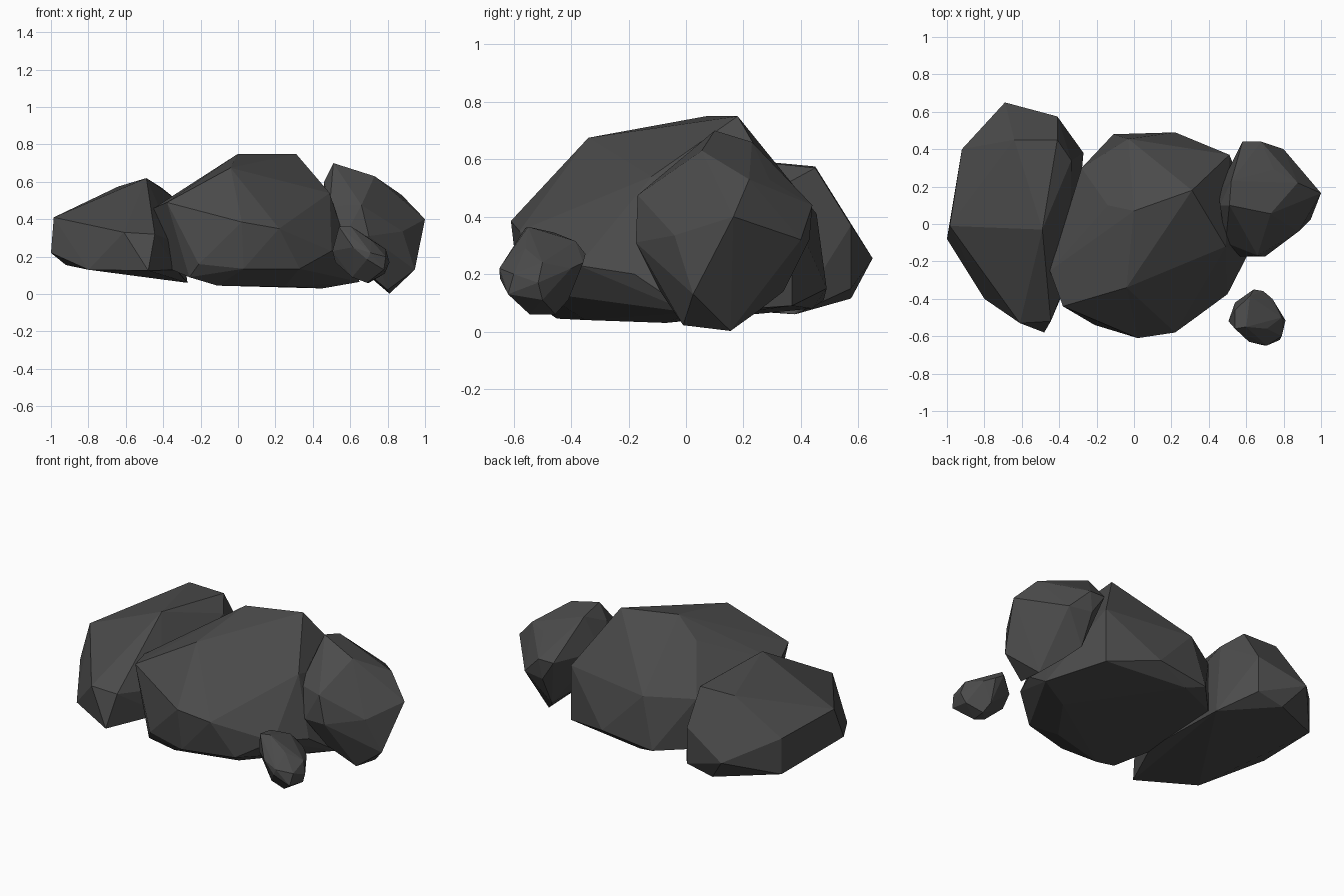
import bpy, bmesh

stone = bpy.data.materials.new("dark grey stone")
stone.diffuse_color = (0.07, 0.07, 0.07, 1)


def rock(name, corners):
    """Faceted boulder: the convex hull of a few corner points."""
    bm = bmesh.new()
    for c in corners:
        bm.verts.new(c)
    hull = bmesh.ops.convex_hull(bm, input=bm.verts)
    loose = {g for g in hull["geom_interior"] + hull["geom_unused"]
             if isinstance(g, bmesh.types.BMVert)}
    bmesh.ops.delete(bm, geom=list(loose), context='VERTS')
    bmesh.ops.recalc_face_normals(bm, faces=bm.faces)
    mesh = bpy.data.meshes.new(name)
    bm.to_mesh(mesh)
    bm.free()
    mesh.materials.append(stone)
    obj = bpy.data.objects.new(name, mesh)
    bpy.context.collection.objects.link(obj)
    return obj


# large central boulder
rock("middle_rock", [
    (0, .07, .75), (.31, .18, .75), (-.04, -.34, .675), (-.14, .10, .64),
    (-.38, -.44, .49), (-.45, -.25, .46), (.02, -.61, .385), (.22, -.58, .35),
    (.49, -.12, .54), (.50, -.375, .23), (.60, -.18, .20), (.51, .37, .42),
    (.22, .49, .15), (-.11, .48, .11), (-.03, .455, .41), (-.28, .30, .40),
    (-.21, -.54, .16), (.03, -.58, .135), (.33, -.50, .135), (-.26, -.48, .09),
    (-.11, -.45, .045), (.25, -.35, .04), (.45, -.07, .03), (.65, .02, .065),
    (.51, .37, .09), (0, .44, .08), (-.28, .30, .10), (-.40, -.20, .15),
])

# long boulder on the left
rock("left_rock", [
    (-.49, -.03, .62), (-.64, .45, .575), (-.41, .45, .57), (-.985, -.01, .41),
    (-1, -.08, .22), (-.80, -.40, .13), (-.61, -.53, .33), (-.445, -.52, .32),
    (-.48, -.58, .125), (-.92, .40, .37), (-.92, .40, .155), (-.69, .65, .255),
    (-.41, .575, .37), (-.41, .575, .15), (-.58, .575, .115), (-.27, .38, .06),
    (-.335, .34, .51), (-.34, -.25, .28), (-.33, -.25, .13),
])

# upright boulder on the right
rock("right_rock", [
    (.51, .10, .70), (.52, .23, .66), (.73, .055, .63), (.875, .22, .53),
    (1, .165, .40), (.945, .025, .13), (.81, .155, .002), (.80, -.01, .022),
    (.57, -.175, .31), (.66, -.168, .475), (.70, -.175, .31),
    (.88, -.04, .335), (.58, .44, .44), (.68, .44, .44), (.80, .40, .32),
    (.66, .43, .32), (.75, .29, .53), (.66, .34, .14), (.73, .25, .07),
    (.66, -.09, .14), (.46, .10, .60), (.45, .18, .45), (.49, -.10, .47),
])

# small stone in front
rock("small_stone", [
    (.54, -.56, .36), (.60, -.55, .365), (.54, -.46, .345), (.62, -.385, .315),
    (.64, -.35, .27), (.69, -.358, .24), (.74, -.40, .22), (.79, -.50, .24),
    (.81, -.515, .17), (.79, -.60, .20), (.78, -.62, .13), (.71, -.65, .22),
    (.69, -.648, .185), (.615, -.63, .25), (.505, -.52, .23), (.52, -.50, .17),
    (.54, -.42, .22), (.69, -.545, .06), (.70, -.455, .06), (.61, -.55, .09),
    (.785, -.50, .11), (.68, -.41, .11), (.71, -.56, .29),
])
